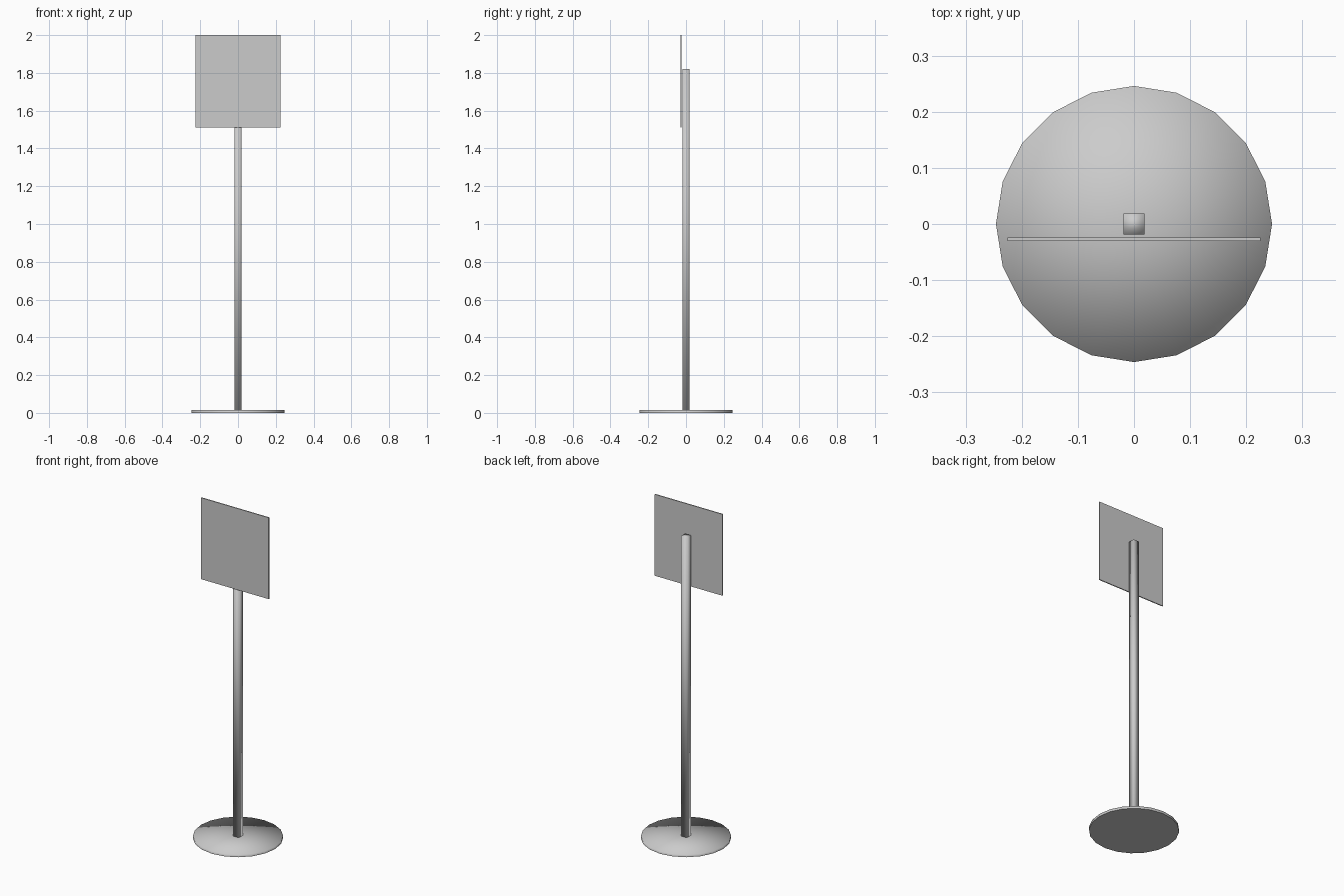
import bpy
import bmesh
from mathutils import Matrix

cube = bpy.data.objects.get("Cube")
if cube:
    bpy.data.objects.remove(cube, do_unlink=True)

GREY = (0.6, 0.6, 0.6, 1.0)
metal = bpy.data.materials.new("light grey")
metal.use_nodes = True
metal.diffuse_color = GREY
metal.node_tree.nodes["Principled BSDF"].inputs["Base Color"].default_value = GREY


def finish(name, bm):
    """Turn a bmesh into a named grey object."""
    mesh = bpy.data.meshes.new(name)
    bm.to_mesh(mesh)
    bm.free()
    mesh.materials.append(metal)
    obj = bpy.data.objects.new(name, mesh)
    bpy.context.collection.objects.link(obj)
    return obj


def box(name, low, high, smooth):
    """Axis-aligned box between two corners."""
    bm = bmesh.new()
    size = [b - a for a, b in zip(low, high)]
    centre = [(a + b) / 2 for a, b in zip(low, high)]
    matrix = Matrix.Translation(centre) @ Matrix.Diagonal((*size, 1))
    bmesh.ops.create_cube(bm, size=1, matrix=matrix)
    for face in bm.faces:
        face.smooth = smooth
    return finish(name, bm)


# Round foot: softly shaded top and rim, flat underside
BASE_R, BASE_H = 0.246, 0.015
bm = bmesh.new()
bmesh.ops.create_cone(bm, cap_ends=True, cap_tris=True, segments=20,
                      radius1=BASE_R, radius2=BASE_R, depth=BASE_H,
                      matrix=Matrix.Translation((0, 0, BASE_H / 2)))
for face in bm.faces:
    face.smooth = face.normal.z > -0.5
finish("base", bm)

# Square post standing on the foot
box("post", (-0.019, -0.019, BASE_H), (0.019, 0.019, 1.82), True)

# Thin sign panel in front of the post
box("sign_panel", (-0.225, -0.030, 1.51), (0.225, -0.024, 2.0), False)
